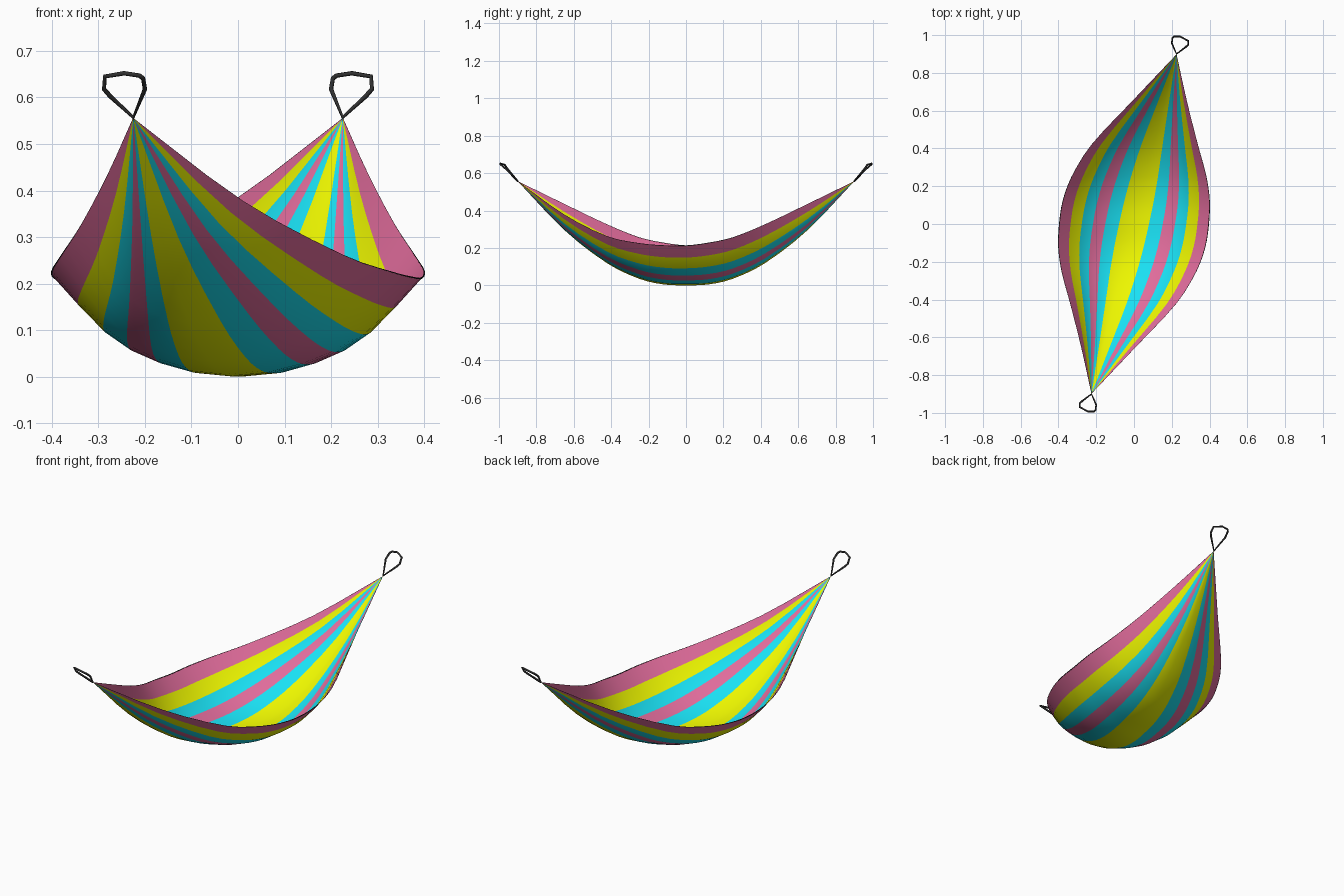
import bpy

if "Cube" in bpy.data.objects:
    bpy.data.objects.remove(bpy.data.objects["Cube"])

def material(name, rgb):
    m = bpy.data.materials.new(name)
    m.diffuse_color = (*rgb, 1)
    m.use_nodes = True
    m.node_tree.nodes["Principled BSDF"].inputs["Base Color"].default_value = m.diffuse_color
    return m

pink = material("pink", (0.75, 0.15, 0.33))
yellow = material("yellow", (0.85, 0.93, 0.0))
cyan = material("cyan", (0.01, 0.75, 0.9))
black = material("black", (0.03, 0.03, 0.03))

# Rows along the length: right edge x and z, and keel z
ys = [-0.9, -0.65, -0.42, -0.25, -0.12, 0, 0.12, 0.25, 0.42, 0.65, 0.9]
edge_x = [-0.227, 0.01, 0.225, 0.33, 0.377, 0.395, 0.4, 0.383, 0.338, 0.28, 0.225]
edge_z = [0.557, 0.378, 0.262, 0.225, 0.213, 0.212, 0.227, 0.256, 0.325, 0.435, 0.557]
keel_z = [0.557, 0.295, 0.117, 0.035, 0.005, 0]
keel_z += keel_z[-2::-1]

def smooth(vals, steps=3):
    """Smooth curve through a table of values at ys, sampled between rows."""
    out, n = [], len(vals)
    slope = [(vals[min(i + 1, n - 1)] - vals[max(i - 1, 0)])
             / (ys[min(i + 1, n - 1)] - ys[max(i - 1, 0)]) for i in range(n)]
    for i in range(n - 1):
        h = ys[i + 1] - ys[i]
        for k in range(steps):
            t = k / steps
            out.append((2*t**3 - 3*t*t + 1) * vals[i] + (t**3 - 2*t*t + t) * h * slope[i]
                       + (3*t*t - 2*t**3) * vals[i + 1] + (t**3 - t*t) * h * slope[i + 1])
    return out + [vals[-1]]

ex, ez, kz, yy = smooth(edge_x), smooth(edge_z), smooth(keel_z), smooth(ys)

# Bowl section from keel to edge: (sideways, height) fractions
half = [(0, 0), (0.2, 0.035), (0.385, 0.125), (0.55, 0.25), (0.7, 0.43), (0.85, 0.7), (1, 1)]
section = [(-s, f) for s, f in half[:0:-1]] + half

verts = []
for i, y in enumerate(yy):
    for s, f in section:
        k = i if s >= 0 else -1 - i          # left edge is the right one turned half round
        x = ex[k] if s >= 0 else -ex[k]
        cx = 0.25 * y
        verts.append((cx + (x - cx) * abs(s), y, kz[i] + (ez[k] - kz[i]) * f))

# Striped cloth
n = len(section)
stripes = [0, 1, 2, 0, 2, 1, 1, 2, 0, 2, 1, 0]
faces, slots = [], []
for i in range(len(yy) - 1):
    for j in range(n - 1):
        a = i * n + j
        faces.append((a, a + 1, a + n + 1, a + n))
        slots.append(stripes[j])
mesh = bpy.data.meshes.new("hammock_cloth")
mesh.from_pydata(verts, [], faces)
for m in (pink, yellow, cyan):
    mesh.materials.append(m)
for p, s in zip(mesh.polygons, slots):
    p.material_index = s
    p.use_smooth = True
cloth = bpy.data.objects.new("hammock_cloth", mesh)
bpy.context.collection.objects.link(cloth)

def cord(name, points, radius, closed):
    c = bpy.data.curves.new(name, "CURVE")
    c.dimensions = "3D"
    c.bevel_depth = radius
    c.bevel_resolution = 1
    sp = c.splines.new("POLY")
    sp.points.add(len(points) - 1)
    for p, co in zip(sp.points, points):
        p.co = (*co, 1)
        if not closed:                       # hems thin out towards the gathered ends
            p.radius = max(0.1, 1 - abs(co[1]) / 0.5)
    sp.use_cyclic_u = closed
    c.materials.append(black)
    o = bpy.data.objects.new(name, c)
    bpy.context.collection.objects.link(o)

# Hems and hanging loops, each repeated by a half turn about z
hem = verts[n - 1::n]
loop = [(0.225, 0.9, 0.557), (0.2, 0.958, 0.618), (0.204, 0.985, 0.641), (0.212, 0.993, 0.647),
        (0.245, 0.992, 0.652), (0.286, 0.97, 0.645), (0.288, 0.95, 0.618), (0.275, 0.938, 0.603)]
for side, t in (("back", 1), ("front", -1)):
    cord(side + "_loop", [(t * x, t * y, z) for x, y, z in loop], 0.005, True)
for side, t in (("right", 1), ("left", -1)):
    cord(side + "_hem", [(t * x, t * y, z) for x, y, z in hem], 0.002, False)
